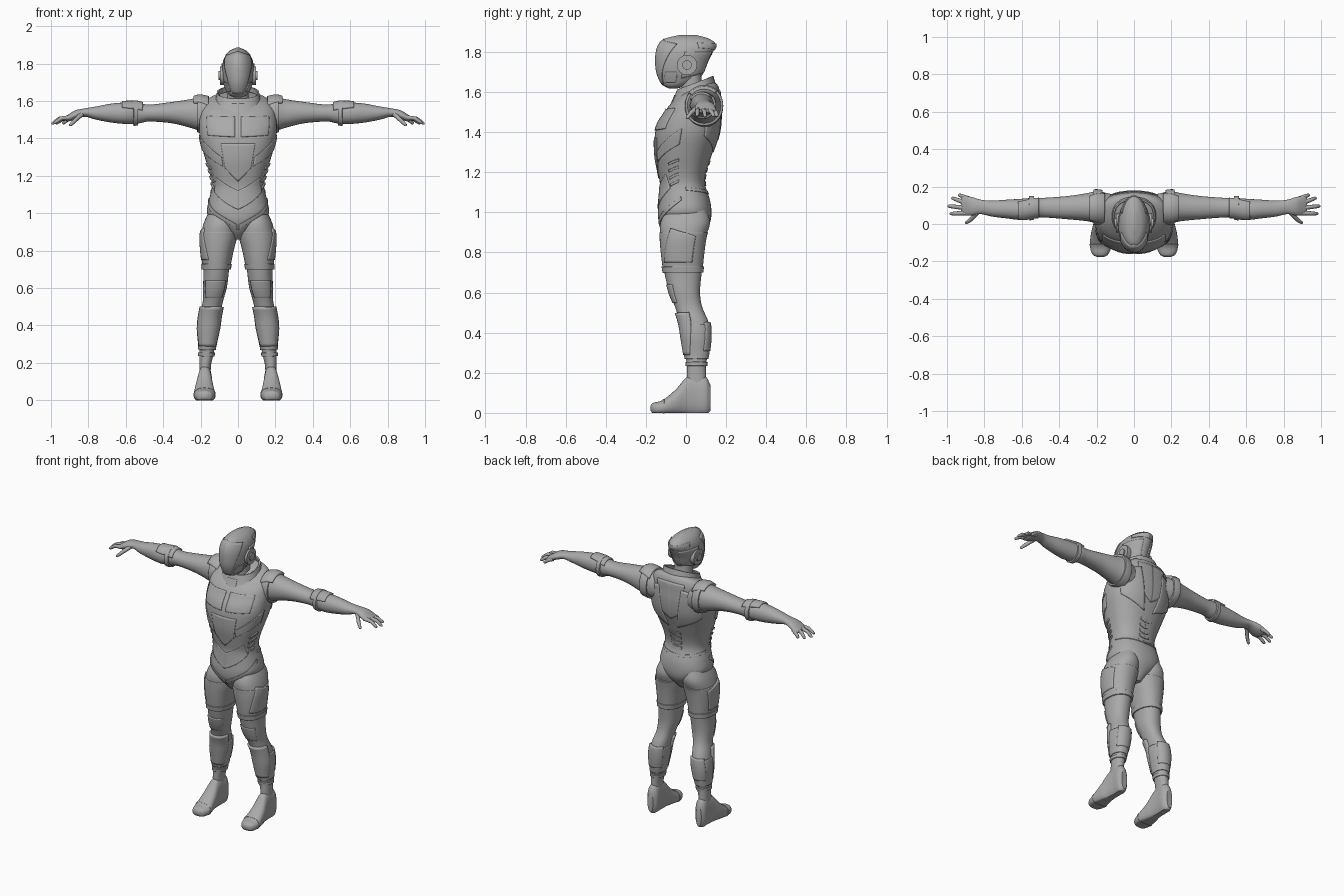
import bpy, bmesh, math
from mathutils import Vector

cube = bpy.data.objects.get("Cube")
if cube:
    bpy.data.objects.remove(cube, do_unlink=True)

GREY = (0.4, 0.4, 0.4, 1)
suit = bpy.data.materials.new("suit grey")
suit.use_nodes = True
suit.diffuse_color = GREY
suit.node_tree.nodes["Principled BSDF"].inputs["Base Color"].default_value = GREY


class Body:
    """Smooth tube through rows of (position, u low, u high, v low, v high, slope)."""

    def __init__(self, axis, rows, power=2.2):
        self.axis, self.power = axis, power
        self.rows = [tuple(r) + (0,) * (6 - len(r)) for r in rows]

    def section(self, t):
        rows = self.rows
        t = min(max(t, rows[0][0]), rows[-1][0])
        i = next(k for k in range(len(rows) - 1) if t <= rows[k + 1][0])
        a, b = rows[i], rows[i + 1]
        before, after = rows[max(i - 1, 0)], rows[min(i + 2, len(rows) - 1)]
        span = b[0] - a[0]
        f = (t - a[0]) / span
        out = []
        for k in range(1, 6):
            m = (b[k] - before[k]) / (b[0] - before[0]) * span
            n = (after[k] - a[k]) / (after[0] - a[0]) * span
            out.append((2*f**3 - 3*f*f + 1) * a[k] + (f**3 - 2*f*f + f) * m
                       + (3*f*f - 2*f**3) * b[k] + (f**3 - f*f) * n)
        return out

    def point(self, degrees, t):
        u0, u1, v0, v1, slope = self.section(t)
        c, s = math.cos(math.radians(degrees)), math.sin(math.radians(degrees))
        p = 2 / self.power
        du = math.copysign(abs(c) ** p, c) * (u1 - u0) / 2
        dv = math.copysign(abs(s) ** p, s) * (v1 - v0) / 2
        u, v, w = (u0 + u1) / 2 + du, (v0 + v1) / 2 + dv, t + slope * dv
        co = {"z": (u, v, w), "x": (w, u, v), "y": (v, w, u)}[self.axis]
        return Vector((co[0], co[1], max(co[2], 0)))


def finish(obj, mirror=False, thickness=0, angle=40):
    if thickness:
        mod = obj.modifiers.new("thickness", "SOLIDIFY")
        mod.thickness, mod.offset = thickness, 0
    if mirror:
        obj.modifiers.new("mirror", "MIRROR")
    obj.data.materials.clear()
    obj.data.materials.append(suit)
    bpy.ops.object.select_all(action="DESELECT")
    obj.select_set(True)
    bpy.context.view_layer.objects.active = obj
    bpy.ops.object.shade_smooth_by_angle(angle=math.radians(angle))


def from_bmesh(name, bm):
    bmesh.ops.remove_doubles(bm, verts=bm.verts, dist=0.0001)
    bmesh.ops.recalc_face_normals(bm, faces=bm.faces)
    mesh = bpy.data.meshes.new(name)
    bm.to_mesh(mesh)
    bm.free()
    obj = bpy.data.objects.new(name, mesh)
    bpy.context.collection.objects.link(obj)
    return obj


def skin_grid(bm, grid):
    for low, high in zip(grid, grid[1:]):
        for i in range(len(low) - 1):
            bm.faces.new((low[i], low[i + 1], high[i + 1], high[i]))


def loft(name, body, mirror=False, steps=4, sides=40):
    bm = bmesh.new()
    ts = []
    for a, b in zip(body.rows, body.rows[1:]):
        ts += [a[0] + (b[0] - a[0]) * k / steps for k in range(steps)]
    ts.append(body.rows[-1][0])
    grid = [[bm.verts.new(body.point(360 * i / sides, t)) for i in range(sides)] for t in ts]
    skin_grid(bm, [ring + ring[:1] for ring in grid])
    bm.faces.new(grid[0][::-1])
    bm.faces.new(grid[-1])
    finish(from_bmesh(name, bm), mirror)


def plate(name, body, corners, lift=0.005, mirror=True, n=14):
    """Armour plate on a body; corners are (angle, position) in ring order."""
    a, b, c, d = [Vector(p) for p in corners]
    bm = bmesh.new()
    grid = []
    for j in range(n + 1):
        left, right = a.lerp(d, j / n), b.lerp(c, j / n)
        grid.append([bm.verts.new(body.point(*left.lerp(right, i / n))) for i in range(n + 1)])
    skin_grid(bm, grid)
    finish(from_bmesh(name, bm), mirror, lift * 2)


def band(name, body, low, high, lift=0.006, mirror=True):
    plate(name, body, [(-180, low), (180, low), (180, high), (-180, high)], lift, mirror, 40)


def sym(t, half, front, back, slope=0):
    return (t, -half, half, front, back, slope)


# Torso with chest, waist and hips
torso = Body("z", [
    sym(.86, .03, -.07, .05), sym(.90, .06, -.11, .09), sym(.95, .13, -.135, .12),
    sym(1.0, .165, -.14, .127), sym(1.06, .158, -.135, .12), sym(1.14, .14, -.13, .095),
    sym(1.2, .148, -.14, .10), sym(1.29, .175, -.155, .13), sym(1.39, .203, -.155, .165),
    sym(1.46, .208, -.14, .175, .1), sym(1.52, .205, -.11, .172, .2),
    sym(1.57, .19, -.085, .168, .3), sym(1.61, .15, -.04, .15, .35), sym(1.63, .09, 0, .12, .35)], 2.3)
loft("torso", torso)
plate("chest_plate", torso, [(-87, 1.41), (-42, 1.42), (-38, 1.54), (-87, 1.55)])
plate("rib_plate", torso, [(-64, 1.25), (-8, 1.34), (-8, 1.42), (-64, 1.30)])
plate("abdomen_plate", torso, [(-90, 1.17), (-68, 1.24), (-66, 1.37), (-90, 1.37)], .004)
plate("waist_plate", torso, [(-90, 1.02), (-30, 1.12), (-40, 1.19), (-90, 1.12)], .004)
plate("hip_trim", torso, [(-88, .91), (-5, 1.06), (-5, 1.08), (-88, .94)], .004)
plate("shoulder_blade_plate", torso, [(82, 1.30), (30, 1.38), (25, 1.52), (70, 1.54)])
plate("upper_back_plate", torso, [(90, 1.36), (76, 1.40), (62, 1.57), (90, 1.57)], .004)
plate("lower_back_trim", torso, [(90, 1.09), (5, 1.11), (5, 1.125), (90, 1.105)], .004)
for i in range(4):
    z = 1.13 + i * .035
    plate("side_vent", torso, [(-28, z), (-6, z + .022), (-6, z + .034), (-28, z + .014)], .007)
    plate("spine_segment", torso, [(90, z), (78, z + .01), (78, z + .026), (90, z + .022)], .005)

# Neck and raised collar
loft("neck", Body("z", [sym(1.5, .06, -.02, .09), sym(1.7, .055, -.03, .075)]))
collar = Body("z", [sym(1.54, .15, -.09, .15, .35), sym(1.60, .118, -.06, .142, .4),
                    sym(1.645, .108, -.04, .132, .4)])
band("collar", collar, 1.54, 1.645, .005, False)
plate("collar_clasp", collar, [(-90, 1.55), (-78, 1.55), (-76, 1.62), (-90, 1.62)], .008)

# Helmet with visor
helmet = Body("z", [
    sym(1.618, .02, -.085, -.045), sym(1.63, .045, -.11, 0), sym(1.66, .062, -.13, .06),
    sym(1.70, .075, -.145, .09), sym(1.75, .082, -.15, .11), sym(1.80, .082, -.147, .135),
    sym(1.84, .069, -.132, .148), sym(1.868, .045, -.1, .11), sym(1.885, .01, -.03, .05)], 2)
loft("helmet", helmet)
plate("visor", helmet, [(-90, 1.635), (-62, 1.64), (-22, 1.84), (-90, 1.865)], .004)
plate("helmet_side_panel", helmet, [(5, 1.67), (75, 1.70), (70, 1.80), (0, 1.80)], .005)
plate("helmet_rear_ridge", helmet, [(90, 1.81), (25, 1.82), (20, 1.845), (90, 1.84)], .004)
plate("jaw_panel", helmet, [(-50, 1.65), (-8, 1.65), (-8, 1.70), (-38, 1.70)], .005)

# Round ear pieces
for name, radius, depth, x in (("ear_disc", .05, .035, .078), ("ear_cap", .024, .05, .078)):
    bpy.ops.mesh.primitive_cylinder_add(vertices=32, radius=radius, depth=depth,
                                        location=(0, 0, 0))
    ear = bpy.context.object
    ear.name = name
    for v in ear.data.vertices:
        v.co = (v.co.z + x, v.co.y + .005, v.co.x + 1.735)
    ear.data.flip_normals()
    finish(ear, True)

# Arms run outwards along x
arm = Body("x", [
    (.12, .01, .16, 1.43, 1.60), (.2, .005, .175, 1.44, 1.622), (.25, .015, .165, 1.455, 1.61),
    (.35, .025, .15, 1.48, 1.595), (.48, .035, .14, 1.49, 1.58), (.53, .035, .14, 1.48, 1.59),
    (.6, .022, .135, 1.477, 1.592), (.68, .03, .13, 1.485, 1.585), (.76, .04, .125, 1.5, 1.57),
    (.82, .053, .13, 1.515, 1.56), (.87, .045, .145, 1.50, 1.55), (.91, .047, .15, 1.49, 1.526),
    (.925, .06, .14, 1.497, 1.515)], 2.1)
loft("arm", arm, True)
band("armhole_rim", arm, .17, .215, .011)
band("forearm_cuff", arm, .535, .56, .011)
plate("elbow_guard", arm, [(30, .51), (165, .51), (150, .62), (50, .62)], .009)
plate("shoulder_pad", arm, [(35, .16), (150, .16), (140, .235), (50, .235)], .013)

# Fingers and thumb, each a tapered bent tube
paths = (
    ("thumb", (.835, .065, 1.53), (.872, .024, 1.495), (.90, .004, 1.468)),
    ("index_finger", (.89, .06, 1.512), (.945, .057, 1.507), (.985, .055, 1.48)),
    ("middle_finger", (.89, .085, 1.512), (.955, .092, 1.505), (.996, .096, 1.476)),
    ("ring_finger", (.89, .11, 1.512), (.94, .127, 1.503), (.975, .14, 1.478)),
    ("little_finger", (.885, .135, 1.51), (.915, .148, 1.498), (.938, .156, 1.478)))
for name, root, joint, tip in paths:
    curve = bpy.data.curves.new(name, "CURVE")
    curve.dimensions, curve.use_fill_caps = "3D", True
    curve.bevel_depth, curve.bevel_resolution = .0125, 3
    spline = curve.splines.new("POLY")
    r, j, t = Vector(root), Vector(joint), Vector(tip)
    stations = ((r, 1.1), (r.lerp(j, .6), .95), (j, .9), (j.lerp(t, .5), .8),
                (j.lerp(t, .88), .65), (t, .3))
    spline.points.add(len(stations) - 1)
    for p, (co, radius) in zip(spline.points, stations):
        p.co, p.radius = (*co, 1), radius
    finger = bpy.data.objects.new(name, curve)
    bpy.context.collection.objects.link(finger)
    bpy.ops.object.select_all(action="DESELECT")
    finger.select_set(True)
    bpy.context.view_layer.objects.active = finger
    bpy.ops.object.convert(target="MESH")
    finish(bpy.context.object, True, angle=60)

# Legs, listed from the ankle up
leg = Body("z", [
    (.08, .145, .207, .01, .10), (.18, .145, .207, .005, .10), (.24, .132, .207, .005, .10),
    (.3, .12, .207, -.005, .11), (.38, .103, .213, -.018, .118), (.45, .095, .205, -.03, .113),
    (.53, .08, .188, -.055, .08), (.6, .06, .187, -.083, .07), (.7, .047, .185, -.108, .078),
    (.8, .027, .195, -.122, .088), (.88, .008, .198, -.128, .1), (.95, .01, .182, -.127, .12),
    (1.02, .03, .15, -.09, .1)])
loft("leg", leg, True)
band("thigh_guard", leg, .70, .90, .004)
band("thigh_hem", leg, .70, .73, .009)
band("shin_guard", leg, .27, .44, .007)
band("ankle_cuff", leg, .235, .255, .007)
plate("shin_plate", leg, [(-150, .29), (-30, .29), (-5, .50), (-175, .50)], .011)
plate("knee_plate", leg, [(-135, .55), (-45, .55), (-40, .64), (-140, .64)], .005)
plate("thigh_outer_plate", leg, [(-60, .75), (25, .75), (30, .88), (-30, .92)], .008)
plate("calf_plate", leg, [(30, .31), (150, .31), (140, .45), (40, .45)], .01)

# Feet run from toe to heel along y
foot = Body("y", [
    (-.177, .012, .036, .163, .197), (-.165, -.005, .05, .14, .22), (-.12, -.01, .062, .122, .235),
    (-.05, -.01, .118, .13, .23), (0, -.01, .175, .138, .218), (.05, -.01, .19, .14, .213),
    (.1, -.01, .18, .14, .213), (.122, .01, .14, .158, .198)], 2.3)
loft("foot", foot, True)
band("toe_seam", foot, -.115, -.108, .002)
